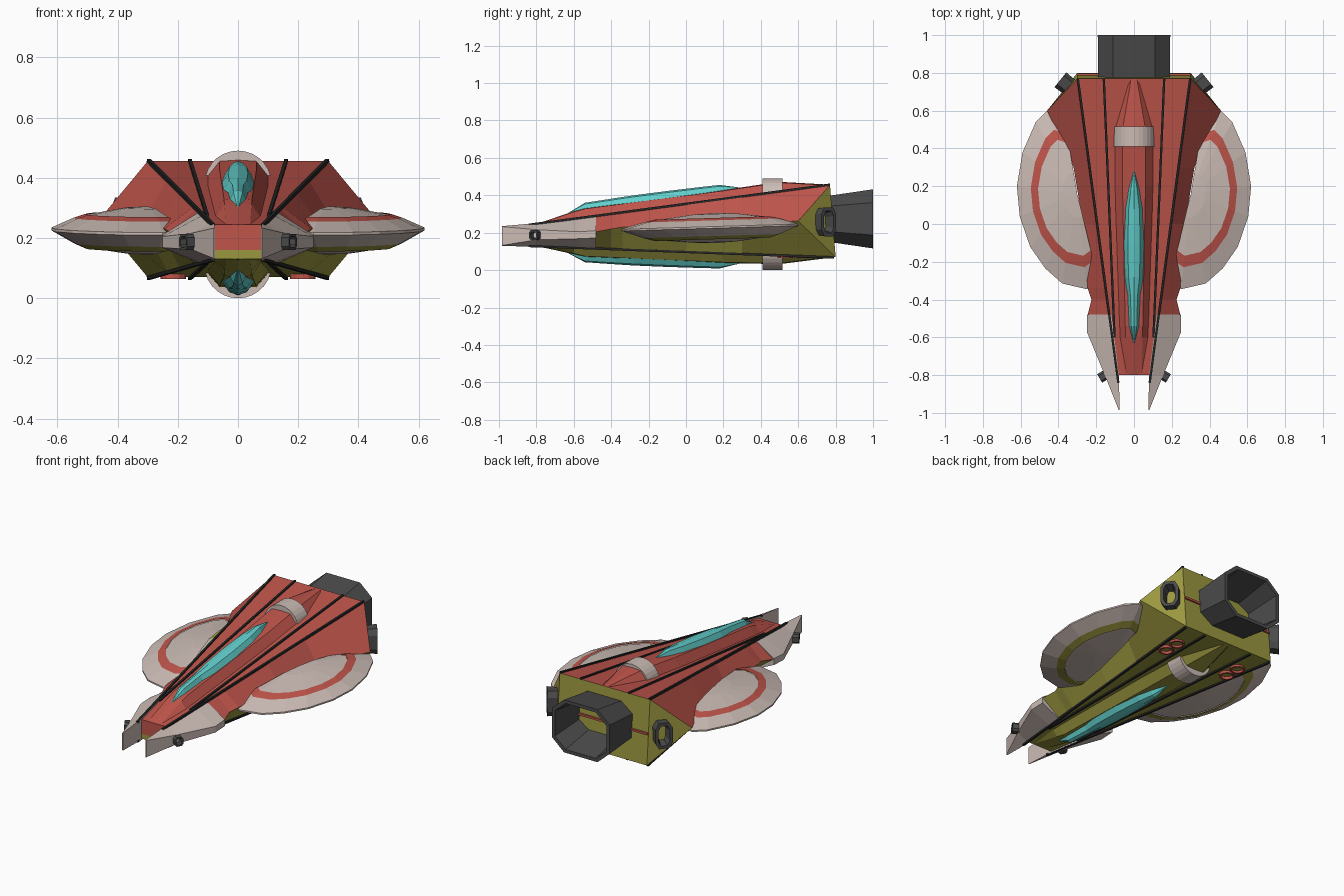
import bpy, bmesh, math
from mathutils import Vector, Matrix

if "Cube" in bpy.data.objects:
    bpy.data.objects.remove(bpy.data.objects["Cube"])


def material(name, r, g, b):
    m = bpy.data.materials.new(name)
    m.diffuse_color = (r, g, b, 1)
    m.use_nodes = True
    m.node_tree.nodes["Principled BSDF"].inputs["Base Color"].default_value = m.diffuse_color
    return m


RED = material("red_paint", .52, .09, .07)
OLIVE = material("olive_paint", .33, .31, .05)
PALE = material("pale_panel", .60, .50, .46)
DARK = material("dark_metal", .07, .07, .07)
LINE = material("seam_black", .02, .02, .02)
GLASS = material("cyan_glass", .12, .62, .60)


def loft(name, rings, mat, mirror=True, closed=False, caps=False, out=None):
    """Skin equal-length rings of points; 'out' is the way an open sheet faces."""
    bm = bmesh.new()
    vs = [[bm.verts.new(p) for p in r] for r in rings]
    n = len(rings[0])
    for a, b in zip(vs, vs[1:]):
        for i in range(n if closed else n - 1):
            j = (i + 1) % n
            bm.faces.new((a[i], a[j], b[j], b[i]))
    if caps:
        bm.faces.new(vs[0])
        bm.faces.new(vs[-1])
    bmesh.ops.recalc_face_normals(bm, faces=bm.faces)
    if out:
        bm.normal_update()
        total = sum((f.normal * f.calc_area() for f in bm.faces), Vector())
        if total.dot(Vector(out)) < 0:
            bmesh.ops.reverse_faces(bm, faces=bm.faces)
    me = bpy.data.meshes.new(name)
    bm.to_mesh(me)
    bm.free()
    me.materials.append(mat)
    ob = bpy.data.objects.new(name, me)
    bpy.context.collection.objects.link(ob)
    if mirror:
        ob.modifiers.new("Mirror", 'MIRROR').merge_threshold = .0005
    return ob


def interp(table, y):
    for (y0, a), (y1, b) in zip(table, table[1:]):
        if y <= y1:
            return a + (b - a) * (y - y0) / (y1 - y0)
    return table[-1][1]


def strip(name, a, b, w, mat, mirror=True):
    """Thin square bar between two points."""
    a, b = Vector(a), Vector(b)
    d = (b - a).normalized()
    s = d.cross(Vector((0, 0, 1))).normalized()
    u = s.cross(d)
    ring = lambda p: [p + (s * i + u * j) * w for i, j in ((1, 1), (-1, 1), (-1, -1), (1, -1))]
    return loft(name, [ring(a), ring(b)], mat, mirror, True, True)


def nozzle(name, pos, direction, length, front, back, wall, mirror=True):
    """Hollow chamfered tube; front/back = (half width, half height)."""
    m = Matrix.Translation(pos) @ Matrix.Rotation(math.atan2(-direction[0], direction[1]), 4, 'Z')

    def ring(y, size, inset):
        hx, hz = size[0] - inset, size[1] - inset
        pts = [(hx, hz * .55), (hx * .58, hz), (-hx * .58, hz), (-hx, hz * .55)]
        pts += [(-x, -z) for x, z in pts]
        return [m @ Vector((x, y, z)) for x, z in pts]
    rings = [ring(0, front, 0), ring(length, back, 0), ring(length, back, wall),
             ring(0, front, wall * 1.6), ring(0, front, 0)]
    return loft(name, rings, DARK, mirror, True)


# Hull: flat deck edges plus a waist line, upper and lower shells
T = lambda y: (y + .8) / 1.57
deck_x = lambda y: .08 + .22 * T(y)
deck_z = {1: lambda y: .245 + .21 * T(y), -1: lambda y: .13 - .06 * T(y)}
waist = [(-.8, .09, -.8, .19), (-.48, .245, -.48, .205), (-.4, .225, -.4, .22), (-.34, .245, -.34, .23),
         (0, .27, 0, .245), (.3, .32, .3, .255), (.77, .46, .6, .262)]
for side, name, mat in ((1, "upper_hull", RED), (-1, "lower_hull", OLIVE)):
    rows = []
    for y, xw, yw, zw in waist:
        z = deck_z[side](y)
        ye = .8 if side < 0 and y == .77 else y
        rows.append([(0, ye, z), (deck_x(y), ye, z), (xw, yw, zw)])
    loft(name, rows, mat, out=(0, 0, side))

# Rear wall, angled rear cheeks and blunt nose face
loft("rear_wall", [[(0, .77, .455), (.3, .77, .455)], [(0, .8, .07), (.3, .8, .07)]], OLIVE, out=(0, 1, 0))
loft("rear_cheek", [[(.3, .77, .455), (.3, .785, .26), (.3, .8, .07)],
                    [(.459, .6, .263), (.46, .601, .262), (.459, .6, .261)]], OLIVE, out=(1, 1, 0))
strip("rear_wall_stripe", (-.3, .79, .255), (.3, .79, .255), .006, RED, False)
loft("nose_face_upper", [[(0, -.8, .245), (.08, -.8, .245)], [(0, -.8, .16), (.08, -.8, .16)]], RED, out=(0, -1, 0))
loft("nose_face_lower", [[(0, -.8, .16), (.08, -.8, .16)], [(0, -.8, .13), (.08, -.8, .13)]], OLIVE, out=(0, -1, 0))

# Spine humps, canopies, clamp bands and deck seams, above and below
ridge = {1: [(-.8, .246), (-.6, .315), (-.54, .332), (.2, .428), (.5, .472), (.77, .457)],
         -1: [(-.8, .129), (-.6, .085), (-.54, .07), (.2, .038), (.5, .032), (.79, .068)]}
hump_w = [(-.8, .07), (-.54, .08), (.2, .105), (.5, .105), (.79, .02)]
canopy = [(-.64, .003, -.002, .01), (-.54, .03, .028, .012), (-.38, .037, .032, .012), (-.28, .058, .034, .02),
          (-.1, .066, .034, .024), (.08, .056, .032, .022), (.18, .034, .03, .012), (.28, .004, .003, .005)]
for side, label, mat in ((1, "upper", RED), (-1, "lower", OLIVE)):
    up = (0, 0, side)
    rows = []
    for y, z in ridge[side]:
        w = interp(hump_w, y)
        rows.append([(0, y, z), (w * .58, y, z - side * .004), (w, y, deck_z[side](y) - side * .006)])
    loft(label + "_spine", rows, mat, out=up)

    rows = []
    for y, w, h, drop in canopy:
        z = interp(ridge[side], y)
        rows.append([(0, y, z + side * h), (w * .5, y, z + side * h * .75), (w, y, z - side * drop)])
    loft(label + "_canopy", rows, GLASS, out=up)

    cz = .381 if side > 0 else .109
    arc = [(.111 * math.cos(math.pi * k / 14), cz + side * .109 * math.sin(math.pi * k / 14)) for k in range(15)]
    loft(label + "_band", [[(x, y, z) for x, z in arc] for y in (.41, .515)], PALE, False, True, True)

    ye = .77 if side > 0 else .79
    for part, x0, y0, x1 in (("outer", .083, -.84, .297), ("inner", .103, -.6, .16)):
        strip(f"{label}_{part}_seam", (x0, y0, deck_z[side](y0) + side * .003),
              (x1, ye, deck_z[side](ye) + side * .002), .006, LINE)

# Round side wings: pale rim, painted ring, pale inner dish
outline = [(.37, .57), (.46, .6), (.52, .54), (.59, .38), (.62, .2), (.605, .04), (.55, -.12), (.47, -.235),
           (.38, -.315), (.25, -.345), (.19, -.30)]
cx, cy = .30, .16


def wing_ring(s, z, tilt):
    return [(cx + (x - cx) * s, cy + (y - cy) * s, z + tilt * (y - .15) * s) for x, y in outline]


for side, label, mat, zs in ((1, "upper", RED, (.233, .266, .279, .276, .305)),
                             (-1, "lower", OLIVE, (.224, .182, .165, .170, .145))):
    tilt = .03
    up = (0, 0, side)
    loft(label + "_wing_rim", [wing_ring(1, zs[0], tilt), wing_ring(.77, zs[1], tilt)], PALE, out=up)
    loft(label + "_wing_ring", [wing_ring(.77, zs[1], tilt), wing_ring(.65, zs[2], tilt)], mat, out=up)
    loft(label + "_wing_dish", [wing_ring(.65, zs[3], tilt), wing_ring(.25, zs[4] - side * .005, tilt),
                                wing_ring(.01, zs[4], tilt)], PALE, out=up)
loft("wing_edge", [wing_ring(1, .233, .03), wing_ring(1, .224, .03)], PALE, out=(1, 0, 0))

# Front prongs: inner top, outer top, outer bottom, inner bottom at each station
prong = [(-.985, .076, .235, .081, .233, .132, .13), (-.8, .08, .251, .155, .216, .162, .124),
         (-.57, .108, .281, .25, .205, .168, .114), (-.48, .12, .292, .249, .211, .172, .112)]
loft("front_prong", [[(xi, y, zi), (xo, y, zo), (xo, y, zu), (xi, y, zb)]
                     for y, xi, zi, xo, zo, zu, zb in prong], PALE, closed=True, caps=True)
nozzle("side_gun", (.132, -.788, .187), (.85, -.5), .058, (.026, .027), (.026, .027), .009)

# Engines
nozzle("main_engine", (0, .775, .274), (0, 1), .225, (.19, .125), (.192, .158), .02, False)
nozzle("side_thruster", (.335, .72, .258), (.78, .62), .07, (.048, .07), (.05, .077), .018)

# Landing pad rings under the tail
for i, (y, r) in enumerate(((.53, .042), (.62, .042))):
    rings = []
    for rad, z in ((r, .085), (r, .064), (r - .01, .064), (r - .01, .085)):
        rings.append([(.215 + rad * math.cos(k * math.pi / 6), y + rad * math.sin(k * math.pi / 6), z)
                      for k in range(12)])
    loft(f"belly_pad_ring_{i + 1}", rings, RED, closed=True)
